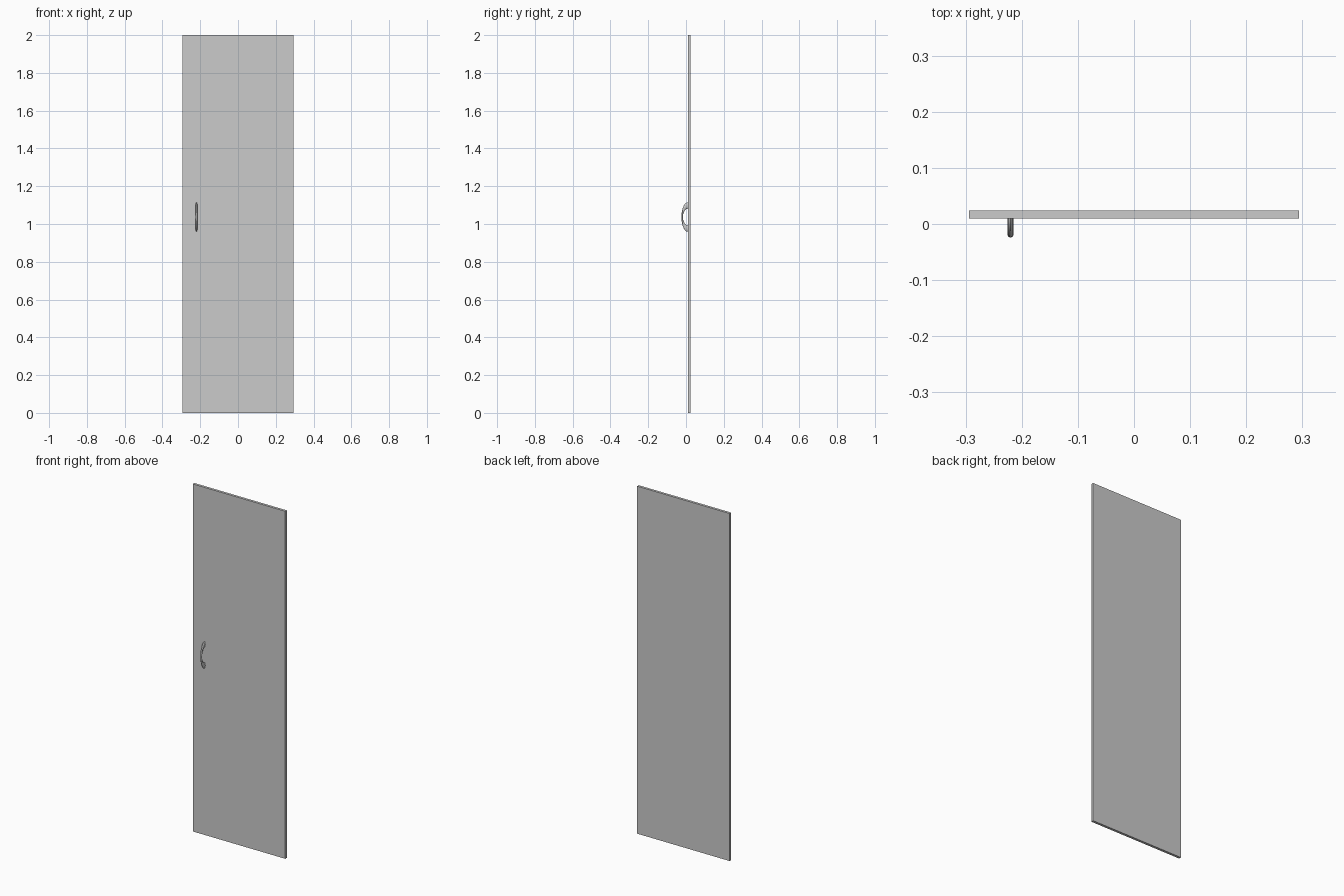
import bpy, bmesh
from math import sin, cos, pi, radians
from mathutils import Vector

if "Cube" in bpy.data.objects:
    bpy.data.objects.remove(bpy.data.objects["Cube"])


def finish(name, bm):
    bmesh.ops.recalc_face_normals(bm, faces=bm.faces[:])
    me = bpy.data.meshes.new(name)
    bm.to_mesh(me)
    bm.free()
    ob = bpy.data.objects.new(name, me)
    bpy.context.collection.objects.link(ob)
    return ob


# Flat door panel
bm = bmesh.new()
bmesh.ops.create_cube(bm, size=1)
for v in bm.verts:
    v.co = Vector((v.co.x * 0.588, v.co.y * 0.0145 + 0.0167, v.co.z * 2 + 1))
finish("door_panel", bm)

# Bow handle: elliptical rings between an outer and an inner arc, wide at the feet
HX, HY, HZ = -0.22, 0.0095, 1.037
STEPS, SIDES, HALF_WIDTH = 20, 12, 0.005
bm = bmesh.new()
rings = []
for i in range(STEPS + 1):
    a = pi * i / STEPS
    outer = Vector((HX, HY - 0.0335 * sin(a), HZ + 0.078 * cos(a)))
    inner = Vector((HX, HY - 0.026 * sin(a), HZ + 0.044 * cos(a)))
    mid, half = (outer + inner) / 2, (outer - inner) / 2
    rings.append([bm.verts.new(mid + half * cos(2 * pi * k / SIDES)
                               + Vector((HALF_WIDTH * sin(2 * pi * k / SIDES), 0, 0)))
                  for k in range(SIDES)])
for r0, r1 in zip(rings, rings[1:]):
    for k in range(SIDES):
        n = (k + 1) % SIDES
        bm.faces.new((r0[k], r0[n], r1[n], r1[k]))
bm.faces.new(rings[0])
bm.faces.new(rings[-1])
handle = finish("door_handle", bm)
bpy.context.view_layer.objects.active = handle
handle.select_set(True)
bpy.ops.object.shade_smooth_by_angle(angle=radians(40))
